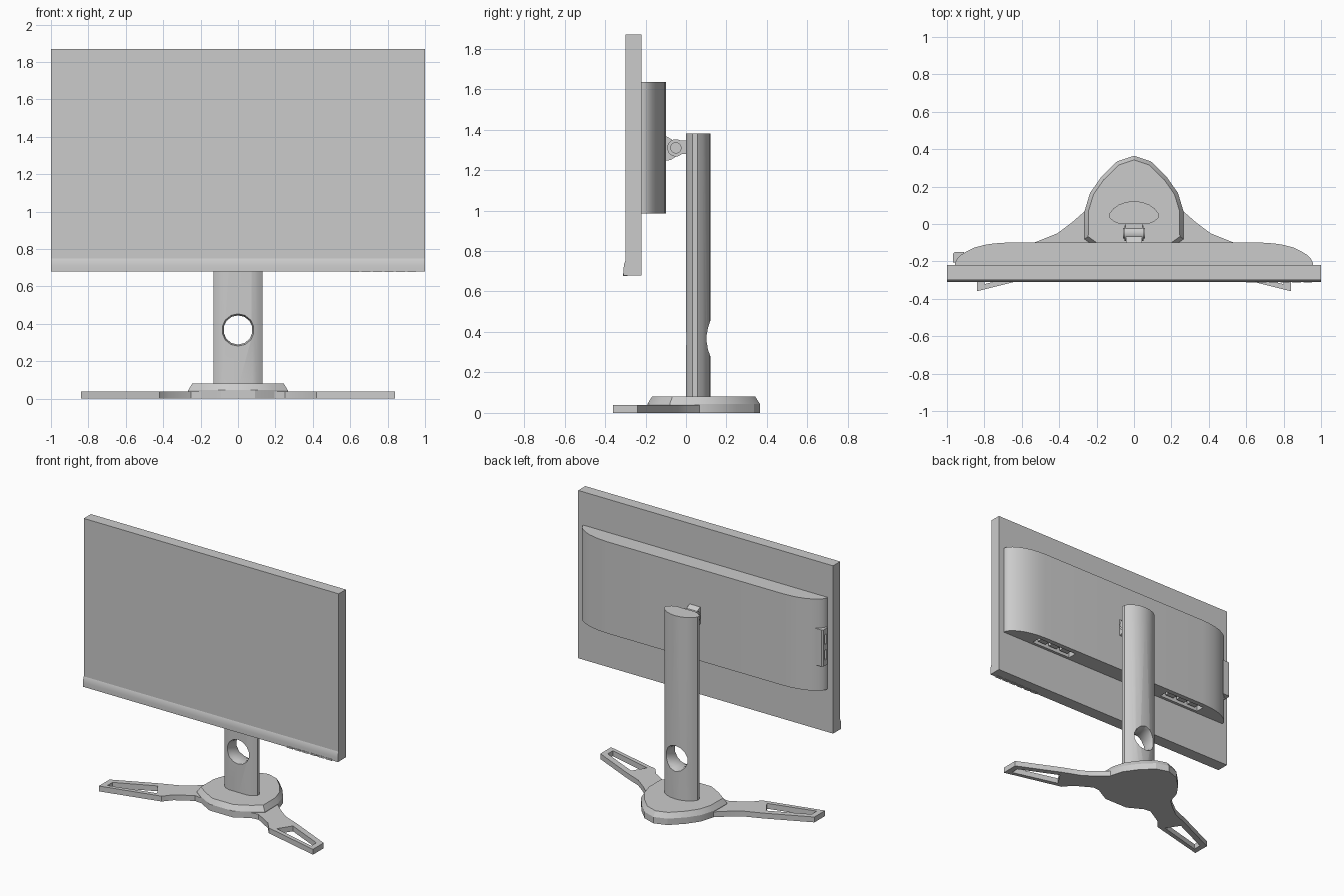
import bpy, bmesh, math

if "Cube" in bpy.data.objects:
    bpy.data.objects.remove(bpy.data.objects["Cube"])


def finish(name, bm, angle=35):
    bmesh.ops.recalc_face_normals(bm, faces=bm.faces[:])
    me = bpy.data.meshes.new(name)
    bm.to_mesh(me)
    bm.free()
    me.shade_smooth()
    me.set_sharp_from_angle(angle=math.radians(angle))
    ob = bpy.data.objects.new(name, me)
    bpy.context.collection.objects.link(ob)
    return ob


def loft(name, rings, angle=35):
    """Skin equal-length rings of 3D points and cap both ends."""
    bm = bmesh.new()
    rows = [[bm.verts.new(p) for p in r] for r in rings]
    n = len(rows[0])
    for a, b in zip(rows, rows[1:]):
        for i in range(n):
            j = (i + 1) % n
            bm.faces.new((a[i], a[j], b[j], b[i]))
    bm.faces.new(rows[0])
    bm.faces.new(rows[-1])
    return finish(name, bm, angle)


PLACE = {"x": lambda u, v, h: (h, u, v),
         "y": lambda u, v, h: (u, h, v),
         "z": lambda u, v, h: (u, v, h)}


def prism(name, pts, axis, lo, hi, angle=35):
    return loft(name, [[PLACE[axis](u, v, h) for u, v in pts] for h in (lo, hi)], angle)


def box(name, x0, x1, y0, y1, z0, z1):
    return prism(name, [(x0, y0), (x1, y0), (x1, y1), (x0, y1)], "z", z0, z1)


def circle(cu, cv, r, n):
    return [(cu + r * math.cos(2 * math.pi * (i + .5) / n),
             cv + r * math.sin(2 * math.pi * (i + .5) / n)) for i in range(n)]


def mirrored(half):
    """Close a half outline (x >= 0) with its mirror image."""
    return half + [(-x, y) for x, y in reversed(half) if x > 1e-6]


def cut(ob, cutters, angle=35):
    """Subtract cutters, bake the result and delete them."""
    for c in cutters:
        c.hide_render = True
        m = ob.modifiers.new("cut", "BOOLEAN")
        m.operation, m.solver, m.object = "DIFFERENCE", "EXACT", c
    dg = bpy.context.evaluated_depsgraph_get()
    me = bpy.data.meshes.new_from_object(ob.evaluated_get(dg))
    ob.modifiers.clear()
    ob.data = me
    me.shade_smooth()
    me.set_sharp_from_angle(angle=math.radians(angle))
    for c in cutters:
        bpy.data.objects.remove(c)


# Display panel and the slightly proud lower bezel
box("display_panel", -1, 1, -0.30, -0.22, 0.75, 1.87)
prism("lower_bezel", [(-0.22, 0.75), (-0.30, 0.75), (-0.306, 0.735), (-0.309, 0.71),
                      (-0.309, 0.68), (-0.22, 0.68)], "x", -1, 1)
for i in range(6):
    x = 0.60 + i * 0.061
    box("control_button", x, x + 0.048, -0.312, -0.29, 0.677, 0.688)

# Bulged rear housing with two recessed port bays underneath
housing = prism("rear_housing", mirrored([
    (0.957, -0.225), (0.957, -0.207), (0.945, -0.185), (0.925, -0.165), (0.893, -0.145),
    (0.85, -0.125), (0.80, -0.112), (0.75, -0.104), (0.69, -0.10)]), "z", 0.985, 1.635)
cut(housing, [box("bay_cutter", s * 0.56 - 0.16, s * 0.56 + 0.16, -0.20, -0.135, 0.95, 1.025)
              for s in (-1, 1)])
for s in (-1, 1):
    for k in (-1, 0, 1):
        x = s * 0.56 + k * 0.095
        box("port_socket", x - 0.033, x + 0.033, -0.185, -0.15, 0.997, 1.03)

# Side connector block with two sockets
hub = prism("side_hub", [(-0.968, -0.205), (-0.968, -0.16), (-0.958, -0.15),
                         (-0.91, -0.15), (-0.91, -0.205)], "z", 1.17, 1.43)
cut(hub, [box("hub_cutter", -1, -0.95, -0.19, -0.168, z, z + 0.07) for z in (1.21, 1.32)])

# Tilt joint between housing and column
prism("tilt_bracket", [(-0.105, 1.245), (-0.105, 1.37), (-0.085, 1.36), (-0.06, 1.345),
                       (-0.045, 1.27), (-0.075, 1.25)], "x", -0.042, 0.042)
prism("tilt_pivot", circle(-0.05, 1.31, 0.043, 16), "x", -0.05, 0.05)
for s in (-1, 1):
    prism("pivot_cap", circle(-0.05, 1.31, 0.028, 16), "x", s * 0.05, s * 0.06)
box("tilt_arm", -0.045, 0.045, -0.045, 0.02, 1.28, 1.345)

# Column with a flared cable hole
column = prism("column", mirrored([
    (0, 0), (0.075, 0), (0.105, 0.012), (0.13, 0.032), (0.13, 0.058),
    (0.11, 0.083), (0.08, 0.104), (0.04, 0.118), (0, 0.122)]), "z", 0.06, 1.38)
flare = [(-0.03, 0.095), (0.03, 0.078), (0.085, 0.078), (0.15, 0.102)]
cut(column, [loft("hole_cutter", [[(x, y, z) for x, z in circle(0, 0.367, r, 14)]
                                  for y, r in flare])])

# Base hub: faceted outline with a chamfered top
outline = mirrored([(0, 0.365), (0.09, 0.335), (0.176, 0.25), (0.235, 0.166), (0.264, 0.07),
                    (0.266, -0.08), (0.19, -0.135), (0.09, -0.19)])
loft("base_hub", [[(x * s, 0.08 + (y - 0.08) * s, z) for x, y in outline]
                  for z, s in ((0, 1), (0.045, 1), (0.08, 0.92))], 25)

# Spread legs with tapered slots
legs = prism("legs", mirrored([
    (0, 0.08), (0.25, 0.08), (0.33, 0.01), (0.41, -0.05), (0.535, -0.10), (0.84, -0.24),
    (0.84, -0.36), (0.42, -0.255), (0.37, -0.195), (0.25, -0.125), (0, -0.15)]), "z", 0, 0.038, 25)
slot = [(0.80, -0.322), (0.80, -0.265), (0.53, -0.142), (0.47, -0.235)]
cut(legs, [prism("slot_cutter", [(s * x, y) for x, y in slot], "z", -0.05, 0.1)
           for s in (-1, 1)], 25)
